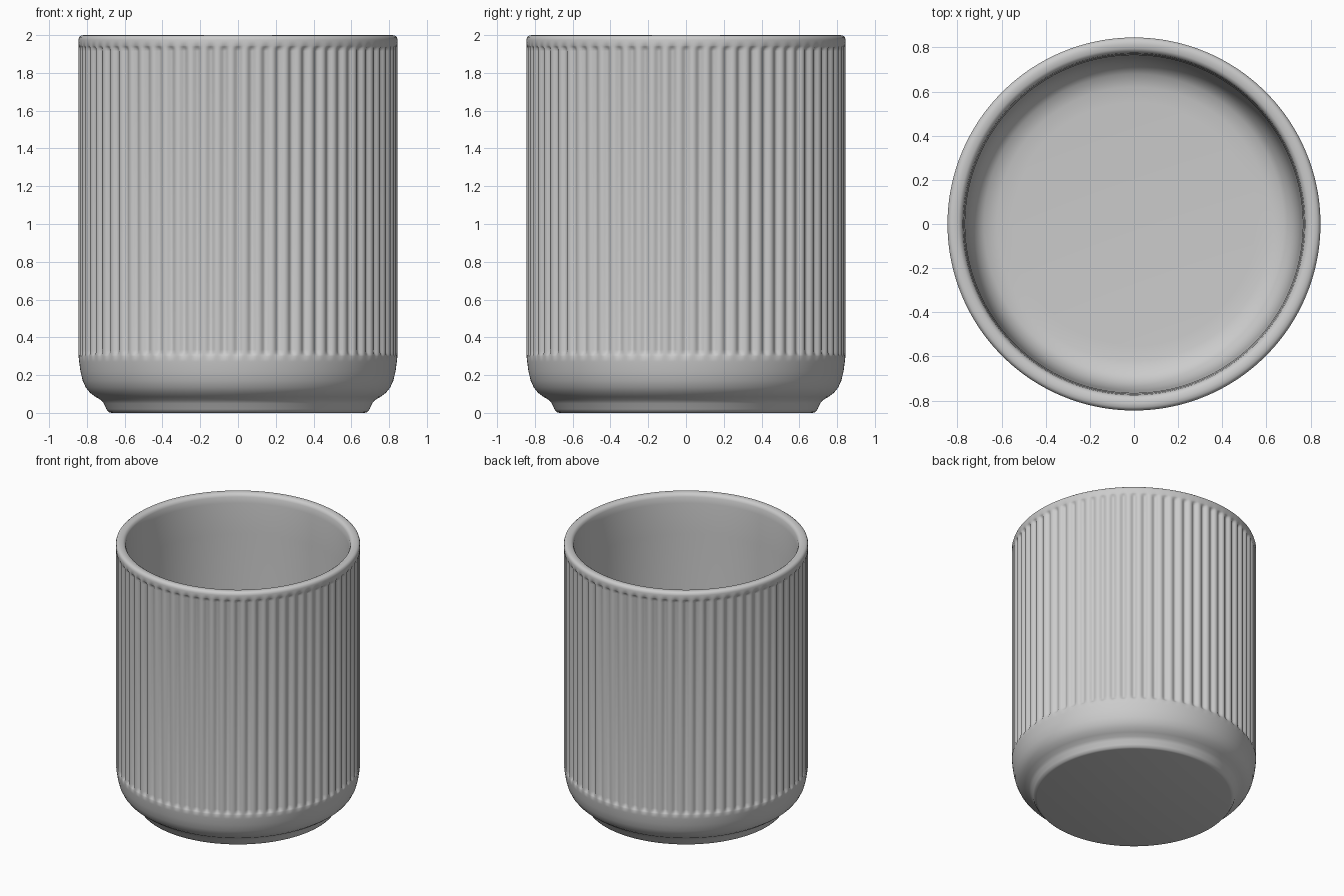
import bpy, bmesh, math

cube = bpy.data.objects.get("Cube")
if cube:
    bpy.data.objects.remove(cube, do_unlink=True)

RIBS = 72            # flutes around the wall
STEPS = 8            # segments per flute
SEGS = RIBS * STEPS
DEPTH = 0.018        # groove depth

# single matte grey
grey = bpy.data.materials.new("matte grey")
grey.use_nodes = True
colour = (0.6, 0.6, 0.6, 1)
grey.diffuse_color = colour
bsdf = grey.node_tree.nodes["Principled BSDF"]
bsdf.inputs["Base Color"].default_value = colour
bsdf.inputs["Roughness"].default_value = 0.6

# profile: radius, height, groove strength
PROFILE = [
    # foot and rounded base
    (0.67, 0.0, 0), (0.685, 0.004, 0), (0.697, 0.02, 0), (0.71, 0.05, 0),
    (0.725, 0.068, 0), (0.755, 0.085, 0), (0.785, 0.108, 0), (0.806, 0.135, 0),
    (0.822, 0.17, 0), (0.834, 0.22, 0), (0.841, 0.27, 0), (0.844, 0.30, 0),
    # fluted wall, with rounded groove ends
    (0.844, 0.307, 0.3), (0.844, 0.318, 0.75), (0.844, 0.335, 1),
    (0.844, 1.915, 1), (0.844, 1.93, 0.75), (0.844, 1.938, 0.3),
    # rim
    (0.844, 1.945, 0), (0.845, 1.975, 0), (0.841, 1.99, 0), (0.83, 1.998, 0),
    (0.815, 2.0, 0), (0.795, 1.998, 0), (0.782, 1.99, 0), (0.775, 1.975, 0),
    # inner wall, fillet and floor
    (0.77, 1.93, 0), (0.765, 1.7, 0), (0.755, 0.40, 0), (0.745, 0.28, 0),
    (0.72, 0.21, 0), (0.68, 0.17, 0), (0.62, 0.155, 0), (0.55, 0.15, 0),
]


def groove(i):
    """Narrow rounded groove between broad ribs."""
    return (0.5 + 0.5 * math.cos(2 * math.pi * i / STEPS)) ** 1.5


bm = bmesh.new()
rings = []
for r, z, strength in PROFILE:
    ring = []
    for i in range(SEGS):
        a = 2 * math.pi * i / SEGS
        rad = r - DEPTH * strength * groove(i)
        ring.append(bm.verts.new((rad * math.cos(a), rad * math.sin(a), z)))
    rings.append(ring)

for low, high in zip(rings, rings[1:]):
    for i in range(SEGS):
        j = (i + 1) % SEGS
        bm.faces.new((low[i], low[j], high[j], high[i]))

# underside and inner floor
bm.faces.new(rings[0][::-1])
bm.faces.new(rings[-1])

mesh = bpy.data.meshes.new("fluted_cup")
bm.to_mesh(mesh)
bm.free()
mesh.materials.append(grey)
cup = bpy.data.objects.new("fluted_cup", mesh)
bpy.context.collection.objects.link(cup)
bpy.context.view_layer.objects.active = cup
cup.select_set(True)
bpy.ops.object.shade_smooth_by_angle(angle=math.radians(50))
